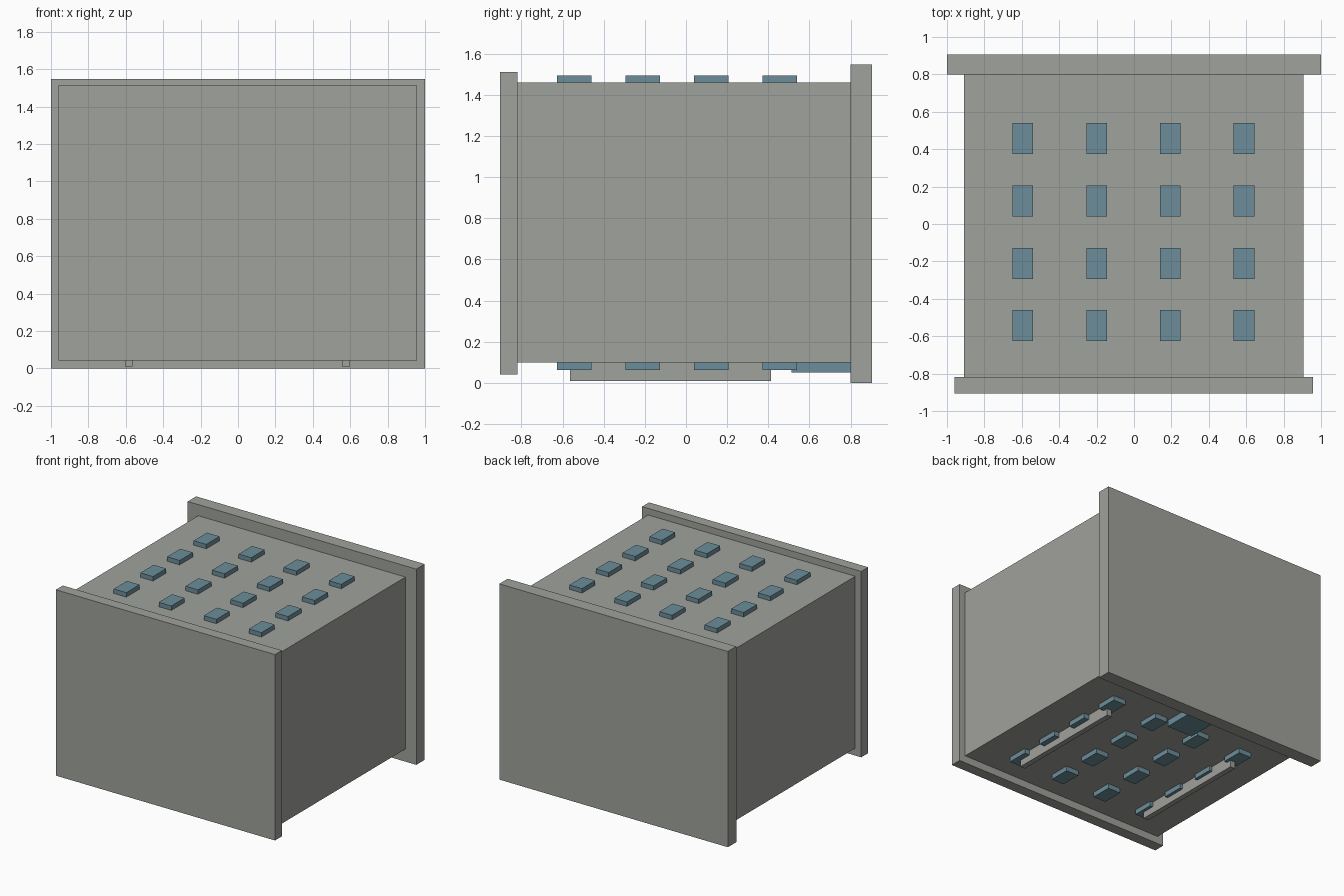
import bpy
import bmesh
from mathutils import Matrix, Vector

cube = bpy.data.objects.get("Cube")
if cube:
    bpy.data.objects.remove(cube, do_unlink=True)


def make_material(name, color):
    mat = bpy.data.materials.new(name)
    mat.use_nodes = True
    mat.diffuse_color = color
    mat.node_tree.nodes["Principled BSDF"].inputs["Base Color"].default_value = color
    return mat


def box(name, low, high, mat):
    """Flat-shaded box between two opposite corners."""
    low, high = Vector(low), Vector(high)
    bm = bmesh.new()
    bmesh.ops.create_cube(bm, size=1, matrix=Matrix.Diagonal((*(high - low), 1)))
    mesh = bpy.data.meshes.new(name)
    bm.to_mesh(mesh)
    bm.free()
    mesh.materials.append(mat)
    obj = bpy.data.objects.new(name, mesh)
    obj.location = (low + high) / 2
    bpy.context.collection.objects.link(obj)
    return obj


grey = make_material("warm grey", (0.35, 0.36, 0.335, 1))
blue = make_material("steel blue", (0.15, 0.27, 0.32, 1))

# Main block and its two end plates
BOTTOM, TOP = 0.1, 1.46
box("body", (-0.908, -0.82, BOTTOM), (0.905, 0.8, TOP), grey)
box("front_plate", (-0.96, -0.905, 0.042), (0.957, -0.818, 1.512), grey)
box("back_plate", (-1, 0.8, 0), (1, 0.905, 1.548), grey)

# Four by four grid of pads on the top and on the underside
PAD_X, PAD_Y, PAD_Z = 0.055, 0.083, 0.035
for i in range(4):
    for j in range(4):
        x = -0.594 + 0.394 * i
        y = -0.543 + 0.333 * j
        for side, z in (("top", TOP), ("bottom", BOTTOM)):
            z_low, z_high = (z, z + PAD_Z) if side == "top" else (z - PAD_Z - 0.003, z)
            box(f"{side}_pad_{i}_{j}", (x - PAD_X, y - PAD_Y, z_low),
                (x + PAD_X, y + PAD_Y, z_high), blue)

# Runner rails under the block
for name, x in (("right_rail", -0.584), ("left_rail", 0.578)):
    box(name, (x - 0.021, -0.563, 0.01), (x + 0.021, 0.413, BOTTOM), grey)

# Connector tab under the rear edge
box("rear_tab", (-0.112, 0.513, 0.05), (0.112, 0.8, BOTTOM), blue)
